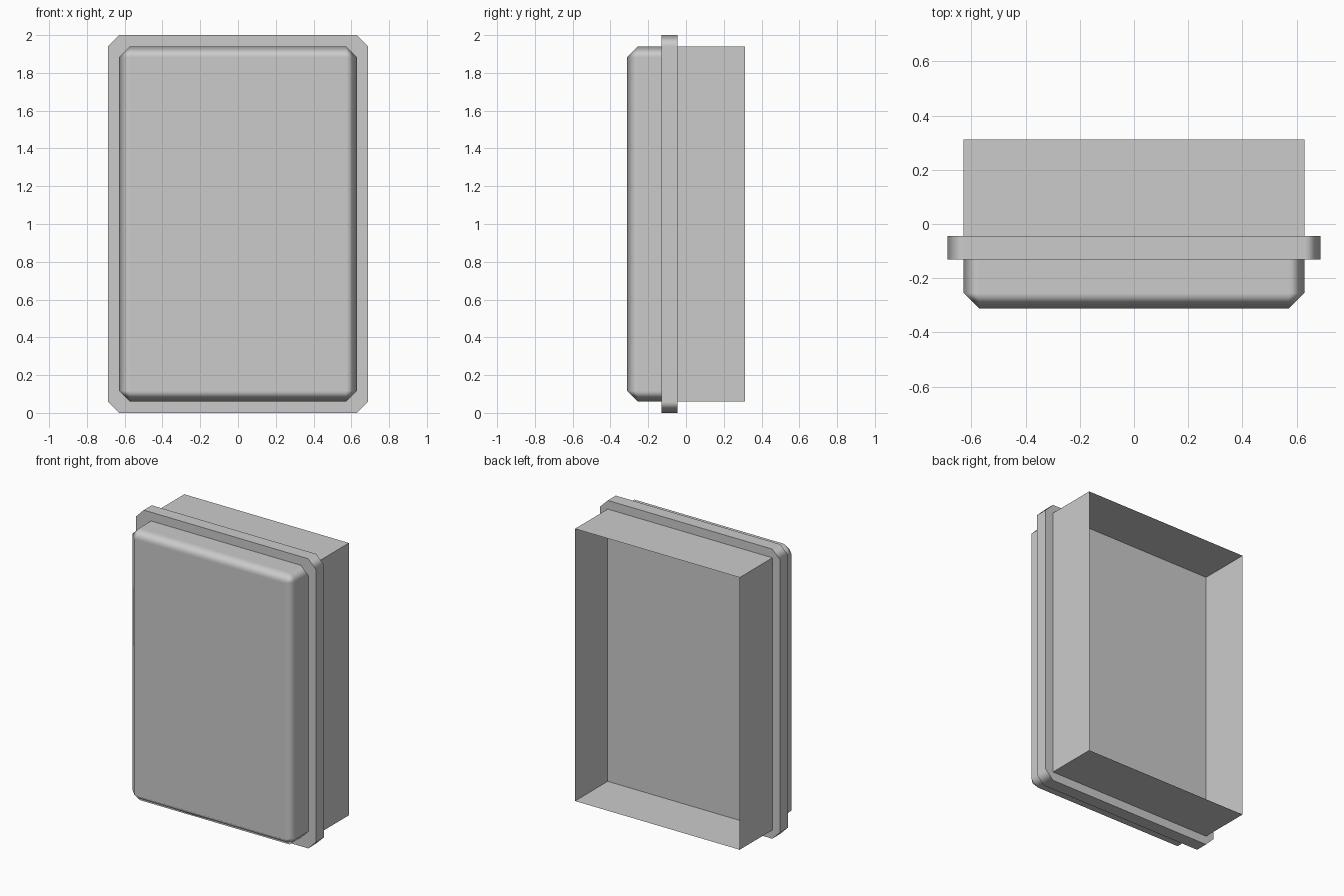
import bpy, bmesh
from math import radians

if "Cube" in bpy.data.objects:
    bpy.data.objects.remove(bpy.data.objects["Cube"])


def make_box(name, half_x, z0, z1, y0, y1, pick_edge=None, bevel=0.0, drop_back=False, drop_front=False):
    """Box between the given bounds, with chosen edges chamfered and ends optionally open."""
    bm = bmesh.new()
    bmesh.ops.create_cube(bm, size=1)
    for v in bm.verts:
        v.co = (v.co.x * 2 * half_x,
                y0 if v.co.y < 0 else y1,
                z0 if v.co.z < 0 else z1)
    if pick_edge:
        edges = [e for e in bm.edges if pick_edge(*(v.co.y for v in e.verts))]
        bmesh.ops.bevel(bm, geom=edges, offset=bevel, segments=1,
                        profile=0.5, affect='EDGES')
    bm.normal_update()
    ends = [f for f in bm.faces if (drop_back and f.normal.y > 0.9)
            or (drop_front and f.normal.y < -0.9)]
    bmesh.ops.delete(bm, geom=ends, context='FACES')
    mesh = bpy.data.meshes.new(name)
    bm.to_mesh(mesh)
    bm.free()
    obj = bpy.data.objects.new(name, mesh)
    bpy.context.collection.objects.link(obj)
    return obj


def soften(obj):
    """Smooth the chamfers while large faces stay flat."""
    bpy.ops.object.select_all(action='DESELECT')
    obj.select_set(True)
    bpy.context.view_layer.objects.active = obj
    bpy.ops.object.shade_smooth_by_angle(angle=radians(60))
    mod = obj.modifiers.new("weighted_normals", 'WEIGHTED_NORMAL')
    mod.keep_sharp = True
    mod.weight = 100


# Raised front panel: chamfered everywhere except against the rim
panel = make_box("front_panel", 0.629, 0.06, 1.94, -0.312, -0.131,
                 lambda a, b: min(a, b) < -0.2, 0.057, drop_back=True)
soften(panel)

# Rim with cut corners; its back is the floor of the open box
rim = make_box("rim", 0.688, 0.0, 2.0, -0.131, -0.044,
               lambda a, b: abs(a - b) > 0.01, 0.06)
soften(rim)

# Thin-walled box, open at the back
make_box("back_box", 0.629, 0.06, 1.94, -0.044, 0.312, drop_back=True, drop_front=True)
